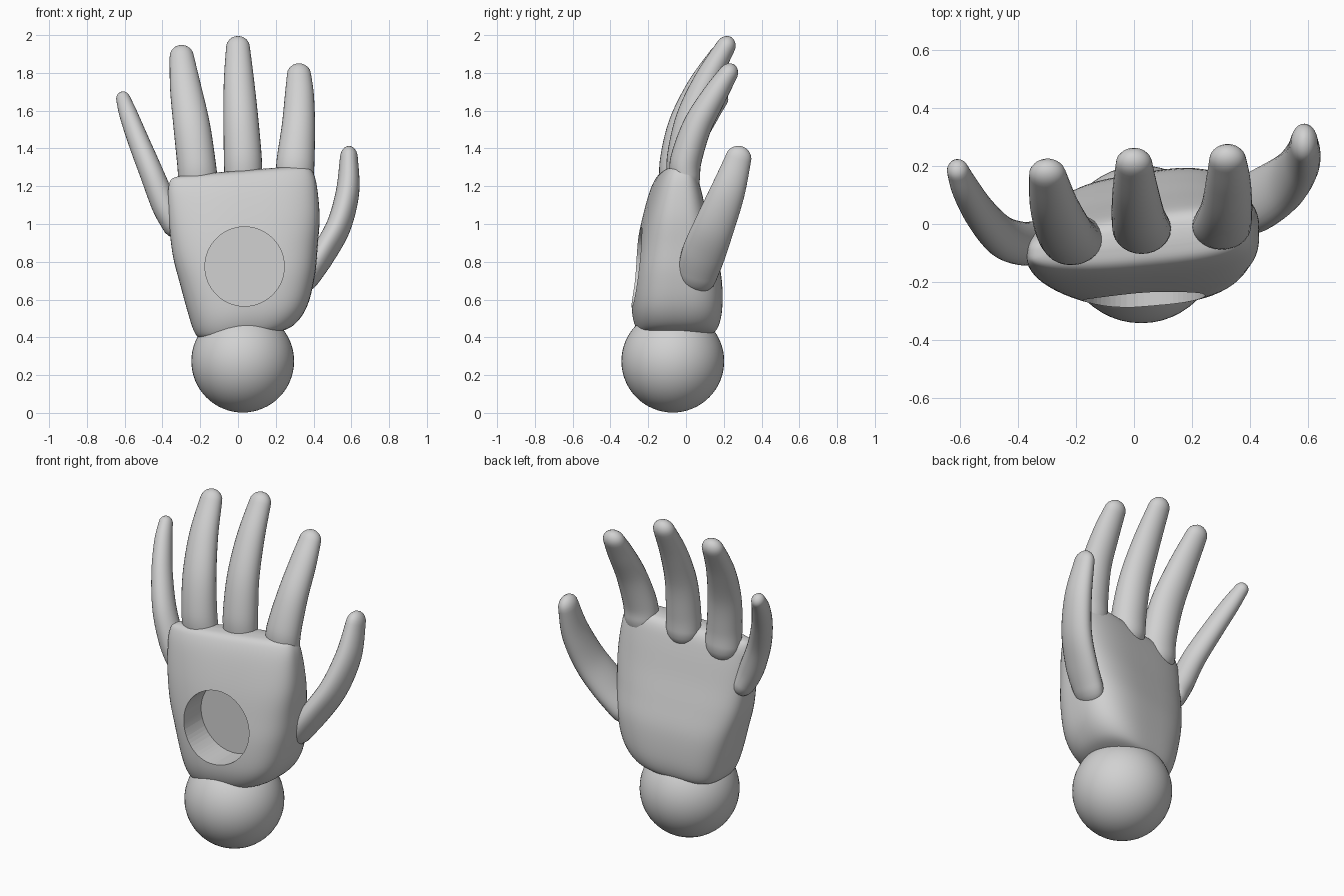
import bpy
import bmesh
import math
from mathutils import Vector

cube = bpy.data.objects.get("Cube")
if cube:
    bpy.data.objects.remove(cube, do_unlink=True)

GREY = (0.64, 0.64, 0.64, 1.0)
mat = bpy.data.materials.new("plain grey")
mat.use_nodes = True
mat.diffuse_color = GREY
mat.node_tree.nodes["Principled BSDF"].inputs["Base Color"].default_value = GREY


def smooth(obj):
    bpy.ops.object.select_all(action='DESELECT')
    obj.select_set(True)
    bpy.context.view_layer.objects.active = obj
    bpy.ops.object.shade_smooth_by_angle(angle=math.radians(40))


def spline(rows, steps):
    """Catmull-Rom interpolation of equal-length number rows."""
    out = []
    last = len(rows) - 1
    for i in range(last):
        a, b, c, d = (rows[min(max(i + k, 0), last)] for k in (-1, 0, 1, 2))
        for s in range(steps):
            t = s / steps
            out.append([0.5 * (2 * q + (r - p) * t
                               + (2 * p - 5 * q + 4 * r - w) * t ** 2
                               + (3 * q - p - 3 * r + w) * t ** 3)
                        for p, q, r, w in zip(a, b, c, d)])
    out.append(list(rows[-1]))
    return out


def loft(name, rings):
    """Skin a list of point rings and close both ends."""
    bm = bmesh.new()
    loops = [[bm.verts.new(p) for p in ring] for ring in rings]
    n = len(loops[0])
    for lo, hi in zip(loops, loops[1:]):
        for i in range(n):
            j = (i + 1) % n
            bm.faces.new((lo[i], lo[j], hi[j], hi[i]))
    bm.faces.new(loops[0])
    bm.faces.new(loops[-1])
    bmesh.ops.recalc_face_normals(bm, faces=bm.faces)
    mesh = bpy.data.meshes.new(name)
    bm.to_mesh(mesh)
    bm.free()
    mesh.materials.append(mat)
    obj = bpy.data.objects.new(name, mesh)
    bpy.context.collection.objects.link(obj)
    smooth(obj)
    return obj


def finger(name, rows, sides=28):
    """Tapered tube with round ends; rows hold x, y, z, width and depth radii."""
    rows = spline(rows, 6)
    pts = [Vector(r[:3]) for r in rows]
    rings = []

    def ring(center, tangent, wide, deep):
        u = Vector((1, 0, 0))
        u = (u - tangent * u.dot(tangent)).normalized()
        v = tangent.cross(u)
        angles = (math.tau * k / sides for k in range(sides))
        rings.append([center + u * wide * math.cos(a) + v * deep * math.sin(a)
                      for a in angles])

    caps = [math.radians(a) for a in (88, 72, 54, 36, 18)]
    for i, (p, r) in enumerate(zip(pts, rows)):
        t = (pts[min(i + 1, len(pts) - 1)] - pts[max(i - 1, 0)]).normalized()
        size = max(r[3], r[4])
        if i == 0:
            for a in caps:
                ring(p - t * size * math.sin(a), t, r[3] * math.cos(a), r[4] * math.cos(a))
        ring(p, t, r[3], r[4])
        if i == len(pts) - 1:
            for a in reversed(caps):
                ring(p + t * size * math.sin(a), t, r[3] * math.cos(a), r[4] * math.cos(a))
    return loft(name, rings)


# Wrist ball
bpy.ops.mesh.primitive_uv_sphere_add(segments=48, ring_count=32, radius=0.272,
                                     location=(0.025, -0.07, 0.274))
wrist = bpy.context.object
wrist.name = "wrist_ball"
wrist.data.materials.append(mat)
smooth(wrist)

# Palm: height, right edge, left edge, front and back
palm_rows = [
    (0.405, -0.12, 0.12, -0.15, 0.05),
    (0.41, -0.195, 0.21, -0.225, 0.12),
    (0.445, -0.23, 0.30, -0.262, 0.155),
    (0.54, -0.262, 0.368, -0.287, 0.172),
    (0.70, -0.305, 0.408, -0.284, 0.166),
    (0.85, -0.343, 0.422, -0.264, 0.132),
    (1.00, -0.362, 0.432, -0.236, 0.092),
    (1.15, -0.37, 0.42, -0.196, 0.056),
    (1.235, -0.366, 0.40, -0.162, 0.03),
    (1.272, -0.34, 0.365, -0.13, 0.0),
    (1.282, -0.25, 0.28, -0.08, -0.04),
]


def palm_ring(z, x0, x1, front, back, sides=64):
    ring = []
    # Corner roundness by quadrant, from back left round to front left
    corners = (0.78, 0.5, 0.82, 0.6)
    for k in range(sides):
        a = math.tau * k / sides
        c, s = math.cos(a), math.sin(a)
        power = corners[k * 4 // sides]
        bulge = math.copysign(abs(s) ** power, s)
        x = (x0 + x1) / 2 + (x1 - x0) / 2 * math.copysign(abs(c) ** power, c)
        y = (front + back) / 2 + (back - front) / 2 * bulge
        ring.append((x, y + (0.125 + 0.035 * bulge) * x, z + 0.08 * x))
    return ring


palm = loft("palm", [palm_ring(*r) for r in spline(palm_rows, 5)])

# Round socket cut into the palm
bpy.ops.mesh.primitive_cylinder_add(vertices=64, radius=0.21, depth=0.5,
                                    location=(0.035, -0.35, 0.775),
                                    rotation=(math.pi / 2, 0, 0))
cutter = bpy.context.object
cutter.name = "socket_cutter"
cutter.hide_render = True
cutter.data.materials.append(mat)
cut = palm.modifiers.new("socket", 'BOOLEAN')
cut.operation = 'DIFFERENCE'
cut.object = cutter
bpy.context.view_layer.objects.active = palm
bpy.ops.object.modifier_apply(modifier=cut.name)
bpy.data.objects.remove(cutter, do_unlink=True)
smooth(palm)

# Fingers and thumb
finger("index_finger", [
    (0.30, -0.005, 1.25, 0.10, 0.08), (0.305, 0.0, 1.34, 0.10, 0.083),
    (0.32, 0.06, 1.52, 0.088, 0.077), (0.325, 0.15, 1.68, 0.077, 0.066),
    (0.323, 0.22, 1.79, 0.064, 0.052)])
finger("middle_finger", [
    (0.028, -0.015, 1.25, 0.10, 0.085), (0.025, -0.012, 1.36, 0.10, 0.088),
    (0.015, 0.027, 1.56, 0.092, 0.08), (0.005, 0.11, 1.76, 0.08, 0.068),
    (0.0, 0.208, 1.935, 0.063, 0.052)])
finger("ring_finger", [
    (-0.21, -0.05, 1.21, 0.105, 0.085), (-0.22, -0.052, 1.32, 0.102, 0.088),
    (-0.245, -0.015, 1.52, 0.097, 0.08), (-0.277, 0.07, 1.72, 0.083, 0.068),
    (-0.298, 0.17, 1.887, 0.064, 0.052)])
finger("little_finger", [
    (-0.345, -0.065, 1.0, 0.06, 0.075), (-0.39, -0.067, 1.10, 0.068, 0.075),
    (-0.458, -0.042, 1.27, 0.063, 0.073), (-0.527, 0.033, 1.44, 0.056, 0.065),
    (-0.58, 0.12, 1.58, 0.048, 0.055), (-0.607, 0.182, 1.66, 0.038, 0.042)])
finger("thumb", [
    (0.375, 0.06, 0.73, 0.065, 0.105), (0.45, 0.092, 0.84, 0.065, 0.115),
    (0.533, 0.15, 0.99, 0.065, 0.107), (0.58, 0.22, 1.17, 0.062, 0.092),
    (0.587, 0.277, 1.345, 0.048, 0.069)])
